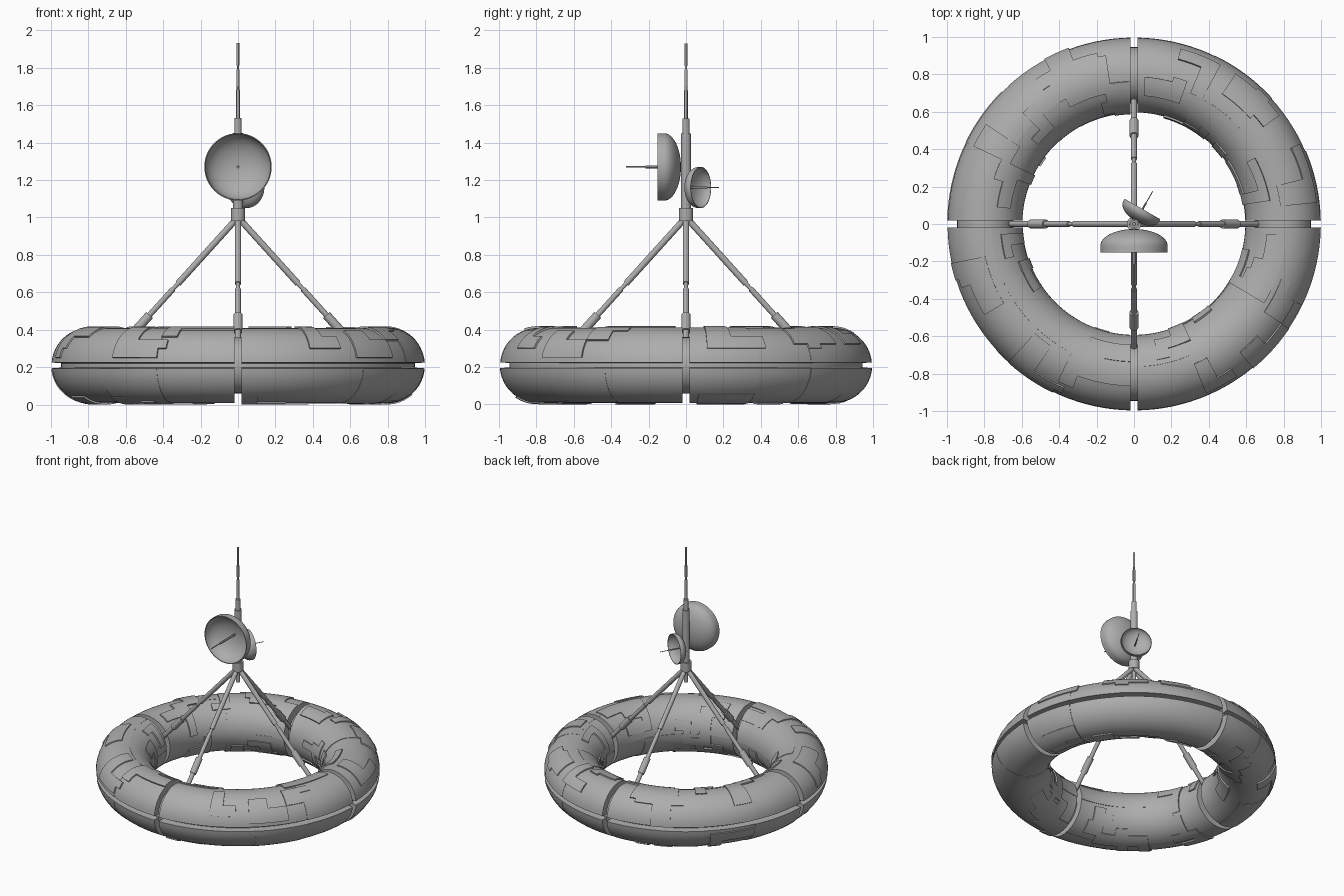
import bpy, bmesh, math, random
from mathutils import Vector

if "Cube" in bpy.data.objects:
    bpy.data.objects.remove(bpy.data.objects["Cube"])

random.seed(7)
grey = bpy.data.materials.new("station grey")
grey.diffuse_color = (0.42, 0.42, 0.42, 1)
grey.use_nodes = True
grey.node_tree.nodes["Principled BSDF"].inputs["Base Color"].default_value = grey.diffuse_color


def finish(bm, name):
    bmesh.ops.remove_doubles(bm, verts=bm.verts, dist=1e-5)
    bmesh.ops.recalc_face_normals(bm, faces=bm.faces)
    me = bpy.data.meshes.new(name)
    bm.to_mesh(me)
    bm.free()
    me.materials.append(grey)
    ob = bpy.data.objects.new(name, me)
    bpy.context.collection.objects.link(ob)
    bpy.ops.object.select_all(action='DESELECT')
    ob.select_set(True)
    bpy.context.view_layer.objects.active = ob
    bpy.ops.object.shade_smooth_by_angle(angle=math.radians(30))
    return ob


def lathe(name, profile, origin, direction, n=24):
    """Revolve (radius, distance) points about an axis."""
    q = Vector(direction).to_track_quat('Z', 'Y')
    o = Vector(origin)
    bm = bmesh.new()
    rings = [[bm.verts.new(o + q @ Vector((r * math.cos(2 * math.pi * k / n),
                                           r * math.sin(2 * math.pi * k / n), t)))
              for k in range(n)] for r, t in profile]
    for a, b in zip(rings, rings[1:]):
        for k in range(n):
            bm.faces.new((a[k], a[(k + 1) % n], b[(k + 1) % n], b[k]))
    return finish(bm, name)


def steps(*parts):
    """Stepped rod profile from (radius, start, end) sections."""
    pts = [(0, parts[0][1])]
    for r, a, b in parts:
        pts += [(r, a), (r, b)]
    return pts + [(0, parts[-1][2])]


# Ring core, seen in the grooves
R, ZC, CORE = 0.795, 0.21, 0.15
bm = bmesh.new()
NU, NV = 96, 32
grid = [[bm.verts.new(((R + CORE * math.cos(2 * math.pi * j / NV)) * math.cos(2 * math.pi * i / NU),
                       (R + CORE * math.cos(2 * math.pi * j / NV)) * math.sin(2 * math.pi * i / NU),
                       ZC + CORE * math.sin(2 * math.pi * j / NV)))
         for j in range(NV)] for i in range(NU)]
for i in range(NU):
    for j in range(NV):
        i2, j2 = (i + 1) % NU, (j + 1) % NV
        bm.faces.new((grid[i][j], grid[i2][j], grid[i2][j2], grid[i][j2]))
finish(bm, "ring_core")

# Four armour shells with stepped hull plates
U, V, GAP = 32, 48, 0.02
GROOVE = math.radians(4.4)


def shell_point(i, j, r, quarter):
    v = GROOVE + (2 * math.pi - 2 * GROOVE) * j / V
    rho = R + r * math.cos(v)
    edge = math.asin(GAP / rho)
    u = quarter * math.pi / 2 + edge + (math.pi / 2 - 2 * edge) * i / U
    return (rho * math.cos(u), rho * math.sin(u), ZC + r * math.sin(v))


def plate_heights():
    h = [[0.2] * V for _ in range(U)]
    # broad plates
    for u0, u1 in ((0, 8), (8, 15), (15, 23), (23, U)):
        for v0, v1 in ((0, 13), (13, 24), (24, 35), (35, V)):
            base = random.choice((0.199, 0.201, 0.203))
            for i in range(u0, u1):
                for j in range(v0, v1):
                    h[i][j] = base
    # raised L-shaped plates
    for _ in range(15):
        i0, j0 = random.randrange(0, U - 6), random.randrange(0, V - 8)
        w, d = random.randint(2, 3), random.randint(5, 9)
        w2, d2 = random.randint(4, 7), random.randint(2, 4)
        top = random.random() < 0.5
        for i in range(i0, min(U, i0 + w2)):
            for j in range(j0, min(V, j0 + d)):
                arm = j >= j0 + d - d2 if top else j < j0 + d2
                if i < i0 + w or arm:
                    h[i][j] = 0.209
    return h


for quarter in range(4):
    h = plate_heights()
    bm = bmesh.new()
    cache = {}

    def vert(i, j, r):
        if (i, j, r) not in cache:
            cache[i, j, r] = bm.verts.new(shell_point(i, j, r, quarter))
        return cache[i, j, r]

    def height(i, j):
        return h[i][j] if 0 <= i < U and 0 <= j < V else 0.14

    for i in range(U + 1):
        for j in range(V + 1):
            r = height(i, j)
            if i < U and j < V:
                bm.faces.new([vert(a, b, r) for a, b in
                              ((i, j), (i + 1, j), (i + 1, j + 1), (i, j + 1))])
            # step walls towards the previous cell in each direction
            for other, end in ((height(i - 1, j), (i, j + 1)), (height(i, j - 1), (i + 1, j))):
                if other != r:
                    bm.faces.new((vert(i, j, r), vert(*end, r), vert(*end, other), vert(i, j, other)))
    finish(bm, f"ring_shell_{quarter + 1}")

# Four struts from the mast foot to the ring core
for k in range(4):
    c, s = round(math.cos(k * math.pi / 2)), round(math.sin(k * math.pi / 2))
    a, b = Vector((0.01 * c, 0.01 * s, 0.99)), Vector((0.67 * c, 0.67 * s, 0.26))
    L = (b - a).length
    lathe(f"strut_{k + 1}", steps((0.017, 0, 0.47 * L), (0.011, 0.47 * L, 0.51 * L),
                                  (0.015, 0.51 * L, 0.7 * L), (0.024, 0.7 * L, 0.82 * L),
                                  (0.016, 0.82 * L, L)), a, b - a, 16)

# Mast and aerial
lathe("mast", steps((0.015, 0.89, 0.98), (0.038, 0.98, 1.05), (0.026, 1.05, 1.45),
                    (0.019, 1.45, 1.53)), (0, 0, 0), (0, 0, 1))
lathe("aerial", steps((0.010, 1.52, 1.68), (0.007, 1.68, 1.70), (0.009, 1.70, 1.79),
                      (0.006, 1.79, 1.81), (0.008, 1.81, 1.93)), (0, 0, 0), (0, 0, 1), 12)


# Dishes with feed rods
def dish(name, radius, curve, depth, feed, back, facing):
    q = [math.pi / 2 * k / 12 for k in range(13)]
    outer = [(radius * math.sin(a), curve * (1 - math.cos(a))) for a in q]
    floor = 0.012
    inner = [(0.97 * radius * math.cos(a), depth - (depth - floor) * math.sin(a)) for a in q]
    lathe(name, outer + [(radius, depth)] + inner, back, facing, 48)
    mid = depth + 0.36 * radius
    lathe(name + "_feed", steps((0.045 * radius, floor, mid), (0.022 * radius, mid, feed)),
          back, facing, 12)


dish("large_dish", 0.18, 0.09, 0.125, 0.295, (0, -0.027, 1.27), (0, -1, 0))
dish("small_dish", 0.11, 0.06, 0.075, 0.185, (0.008, 0.015, 1.16), (0.5, 0.866, 0))
